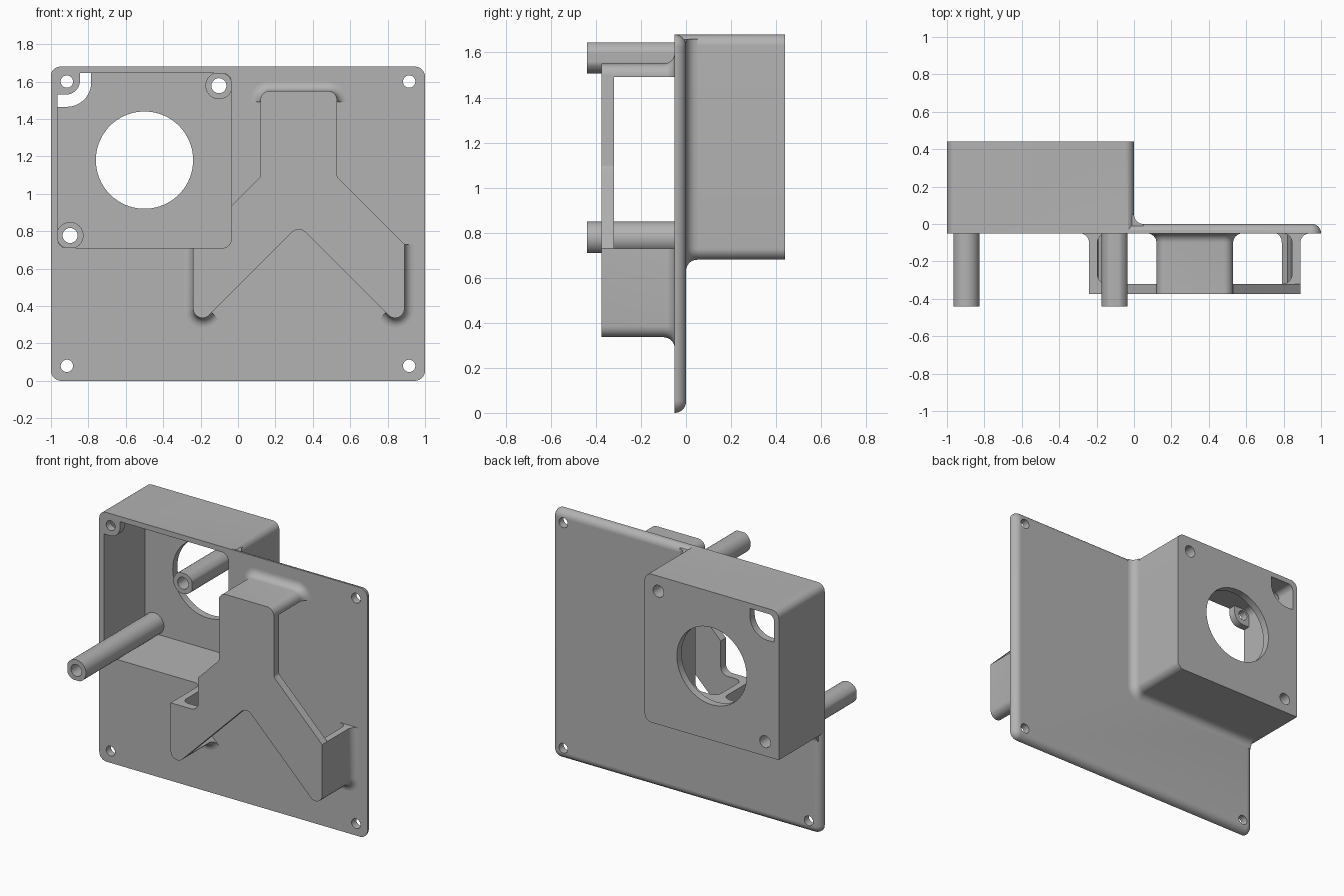
import bpy, bmesh, math
from mathutils import Vector

cube = bpy.data.objects.get("Cube")
if cube:
    bpy.data.objects.remove(cube, do_unlink=True)

grey = bpy.data.materials.new("plain grey")
grey.use_nodes = True
COLOUR = (0.45, 0.45, 0.45, 1)
grey.diffuse_color = COLOUR
grey.node_tree.nodes["Principled BSDF"].inputs["Base Color"].default_value = COLOUR
parts = []


def rounded(points, steps=8, closed=True):
    """Outline from (x, z, radius) corners, each replaced by an arc."""
    out, n = [], len(points)
    for i, (x, z, r) in enumerate(points):
        p = Vector((x, z))
        if r == 0 or (not closed and i in (0, n - 1)):
            out.append(p)
            continue
        a = (Vector(points[i - 1][:2]) - p).normalized()
        b = (Vector(points[(i + 1) % n][:2]) - p).normalized()
        half = a.angle(b) / 2
        centre = p + (a + b).normalized() * (r / math.sin(half))
        s = p + a * (r / math.tan(half)) - centre
        e = p + b * (r / math.tan(half)) - centre
        turn = math.atan2(s.x * e.y - s.y * e.x, s.dot(e))
        for k in range(steps + 1):
            t = turn * k / steps
            out.append(centre + Vector((s.x * math.cos(t) - s.y * math.sin(t),
                                        s.x * math.sin(t) + s.y * math.cos(t))))
    return out


def rect(x0, x1, z0, z1, bl=0.0, br=0.0, tr=0.0, tl=0.0):
    return rounded([(x0, z0, bl), (x1, z0, br), (x1, z1, tr), (x0, z1, tl)], 12)


def circle(x, z, r, n=48):
    return [Vector((x + r * math.cos(math.tau * k / n),
                    z + r * math.sin(math.tau * k / n))) for k in range(n)]


def loft(name, rings):
    """Closed solid through rings of 3D points."""
    bm = bmesh.new()
    loops = [[bm.verts.new(p) for p in ring] for ring in rings]
    n = len(loops[0])
    for lo, hi in zip(loops, loops[1:]):
        for i in range(n):
            j = (i + 1) % n
            bm.faces.new((lo[i], lo[j], hi[j], hi[i]))
    bm.faces.new(loops[0])
    bm.faces.new(loops[-1])
    bmesh.ops.recalc_face_normals(bm, faces=bm.faces)
    mesh = bpy.data.meshes.new(name)
    bm.to_mesh(mesh)
    bm.free()
    mesh.materials.append(grey)
    obj = bpy.data.objects.new(name, mesh)
    bpy.context.collection.objects.link(obj)
    return obj


def prism(name, outline, y0, y1):
    return loft(name, [[(p.x, y, p.y) for p in outline] for y in (y0, y1)])


def sweep(name, path, profile):
    """Carry an (outward, y) profile along an x-z path, outward on its left."""
    dirs = [(q - p).normalized() for p, q in zip(path, path[1:])]
    rings = []
    for p, a, b in zip(path, dirs[:1] + dirs, dirs + dirs[-1:]):
        d = (a + b).normalized()
        out = Vector((-d.y, d.x)) / d.dot(a)
        rings.append([(p.x + out.x * n, y, p.y + out.y * n) for n, y in profile])
    return loft(name, rings)


def combine(obj, tool, operation):
    mod = obj.modifiers.new("combine", "BOOLEAN")
    mod.operation, mod.solver, mod.object = operation, "EXACT", tool
    bpy.context.view_layer.objects.active = obj
    bpy.ops.object.modifier_apply(modifier=mod.name)
    bpy.data.objects.remove(tool, do_unlink=True)


def cut(obj, outline, y0=-1, y1=1):
    combine(obj, prism("cutter", outline, y0, y1), "DIFFERENCE")


def cove(n, y, sn, sy, r=0.05, steps=8):
    """Concave fillet section in the corner at (n, y), opening towards sn, sy."""
    angles = [math.pi / 2 * k / steps for k in range(steps + 1)]
    return [(n + sn * r * (1 - math.sin(t)), y + sy * r * (1 - math.cos(t)))
            for t in angles]


FRONT, R = -0.05, 0.05
L, RT, B, T = -0.965, -0.035, 0.71, 1.645      # inside of the housing
posts = [(-0.898, 0.777), (-0.102, 1.578)]

# Back plate with its rear edge rounded over
rings = []
for k in range(9):
    t = math.pi / 2 * k / 8
    d = R * (1 - math.cos(t)) * 0.98
    rings.append([(p.x, FRONT + R * math.sin(t), p.y)
                  for p in rect(-1 + d, 1 - d, d, 1.68 - d, *[R + 0.005 - d] * 4)])
housing = loft("plate_and_housing", rings)
parts.append(housing)

# Housing box, hollowed from the front
combine(housing, prism("box", rect(-1, 0, 0.68, 1.68, 0, R, R, R), FRONT, 0.44), "UNION")
cavity = rect(L, RT, B, T, R, R, R, R)
cut(housing, cavity, -1, 0.39)
cut(housing, circle(-0.5, 1.18, 0.26, 80))
cut(housing, rect(L, -0.785, 1.465, T, 0, 0.13, 0, 0.04), 0.3, 1)
for x, z in posts:
    cut(housing, circle(x, z, 0.04))
for x, z in [(-0.915, 0.08), (0.915, 0.08), (0.915, 1.6)]:
    cut(housing, circle(x, z, 0.033))

# Fillet between the housing and the plate
parts.append(sweep(
    "housing_fillet",
    rounded([(0, 1.66, 0), (0, 0.68, R), (-0.98, 0.68, 0)], closed=False),
    [(-0.01, -0.01), (0.05, -0.01)] + cove(0, 0, 1, 1) + [(-0.01, 0.05)]))

# Corner tab carrying the fourth mounting hole
tab = prism("corner_tab", rect(-0.975, -0.845, 1.53, 1.655, 0, 0.075), FRONT, 0)
cut(tab, circle(-0.915, 1.6, 0.033))
parts.append(tab)

# Hollow posts, flattened against the housing walls
for i, (x, z) in enumerate(posts):
    ring = [Vector((min(max(p.x, L), RT), min(max(p.y, B), T)))
            for p in circle(x, z, 0.072)]
    post = prism(f"post_{i + 1}", ring, -0.44, 0.4)
    cut(post, circle(x, z, 0.04))
    parts.append(post)

# Forked front bracket, trimmed clear of the housing opening
bracket = prism("bracket", rounded([
    (0.12, 1.55, R), (0.53, 1.55, R), (0.53, 1.09, 0.03), (0.89, 0.73, 0),
    (0.89, 0.265, R), (0.325, 0.83, R), (-0.24, 0.265, R), (-0.24, 0.73, 0),
    (0.12, 1.09, 0.03)]), -0.375, -0.32)
cut(bracket, cavity)
parts.append(bracket)

# Bracket legs: thin walls along the outline, flared into the plate
wall = cove(0, FRONT, 1, -1) + [(0, -0.37), (-0.045, -0.37), (-0.045, -0.04), (0.05, -0.04)]
legs = {
    "top_leg": [(0.12, 1.49, 0), (0.12, 1.55, R), (0.53, 1.55, R), (0.53, 1.49, 0)],
    "left_leg": [(0.89, 0.73, 0), (0.89, 0.265, R), (0.79, 0.365, 0)],
    "right_leg": [(-0.14, 0.365, 0), (-0.24, 0.265, R), (-0.24, B, 0)],
}
for name, path in legs.items():
    parts.append(sweep(name, rounded(path, closed=False), wall))

# Inner fillets where the side legs meet the plate and the bracket
inner_lines = {"left_leg": [(0.89, 0.73), (0.89, 0.4)],
               "right_leg": [(-0.24, 0.4), (-0.24, B)]}
for name, ends in inner_lines.items():
    for target, y, s in (("plate", FRONT, -1), ("bracket", -0.32, 1)):
        arc = cove(-0.045, y, -1, s)
        back = y - s * 0.01
        section = arc + [(-0.04, arc[-1][1]), (-0.04, back), (-0.095, back)]
        parts.append(sweep(f"{name}_{target}_fillet", [Vector(p) for p in ends], section))

# Smooth curved surfaces while keeping the edges crisp
bpy.ops.object.select_all(action="DESELECT")
for obj in parts:
    obj.select_set(True)
bpy.context.view_layer.objects.active = housing
bpy.ops.object.shade_smooth_by_angle(angle=math.radians(30))
